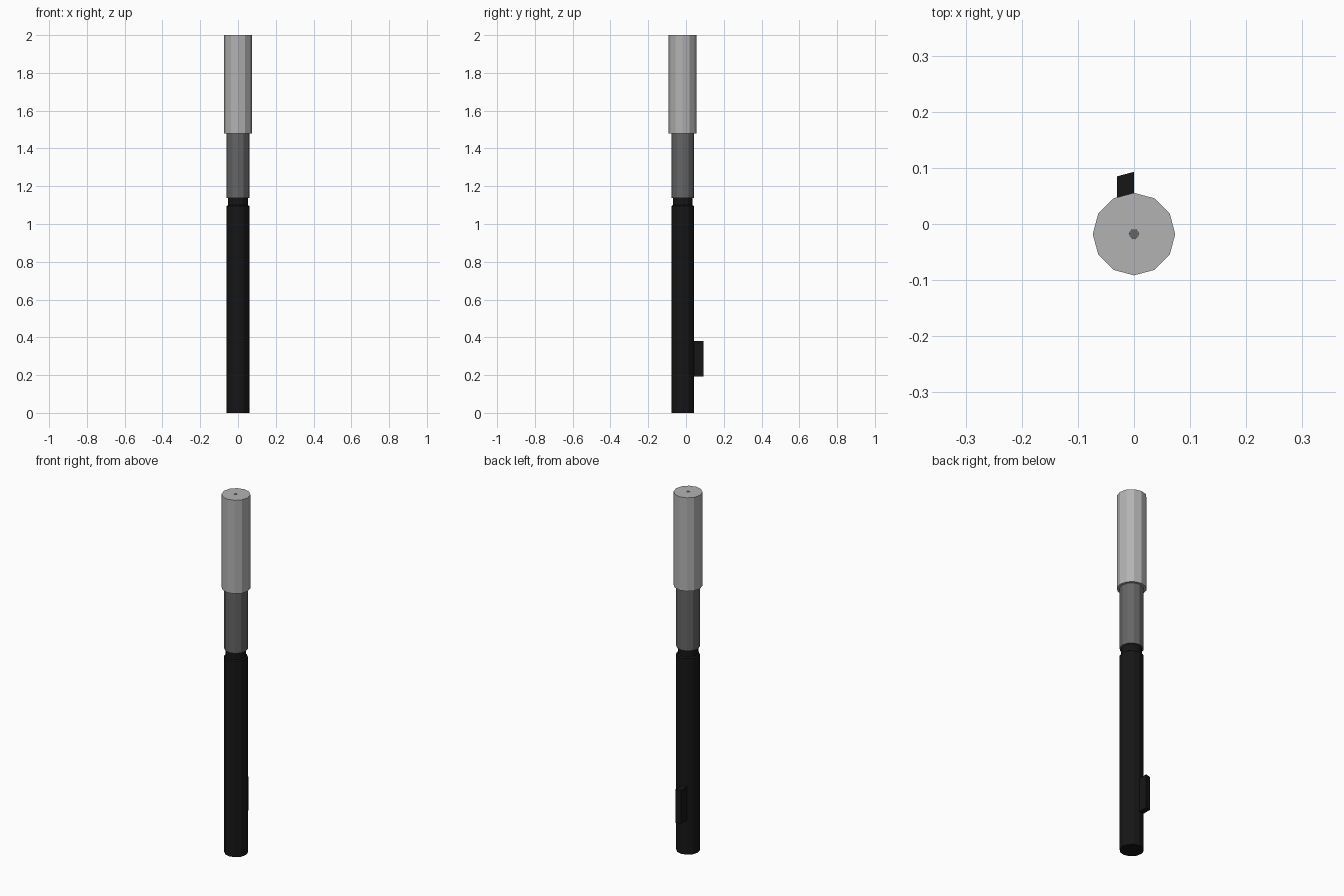
import bpy, bmesh
from math import sin, cos, pi

if "Cube" in bpy.data.objects:
    bpy.data.objects.remove(bpy.data.objects["Cube"])

AXIS_Y = -0.018
SIDES = 12


def material(name, v):
    m = bpy.data.materials.new(name)
    m.diffuse_color = (v, v, v, 1)
    m.use_nodes = True
    m.node_tree.nodes["Principled BSDF"].inputs["Base Color"].default_value = m.diffuse_color
    return m


def finish(name, bm, mat):
    bmesh.ops.recalc_face_normals(bm, faces=bm.faces)
    me = bpy.data.meshes.new(name)
    bm.to_mesh(me)
    bm.free()
    me.materials.append(mat)
    ob = bpy.data.objects.new(name, me)
    bpy.context.collection.objects.link(ob)
    return ob


def ring_point(r, i, z):
    a = 2 * pi * i / SIDES
    return (r * cos(a), AXIS_Y + r * sin(a), z)


def lathe(name, profile, mat):
    """Faceted solid of revolution from (radius, z) pairs, capped at both ends."""
    bm = bmesh.new()
    rings = [[bm.verts.new(ring_point(r, i, z)) for i in range(SIDES)] for r, z in profile]
    for a, b in zip(rings, rings[1:]):
        for i in range(SIDES):
            j = (i + 1) % SIDES
            bm.faces.new((a[i], a[j], b[j], b[i]))
    bm.faces.new(rings[0])
    bm.faces.new(rings[-1])
    return finish(name, bm, mat)


black = material("black", 0.008)
dark_grey = material("dark_grey", 0.13)
light_grey = material("light_grey", 0.45)

# Long grip and the narrow neck above it
lathe("grip", [(0.06, 0), (0.06, 1.095), (0.052, 1.1)], black)
lathe("neck", [(0.052, 1.1), (0.052, 1.138)], black)

# Grey collar, then the wider head with a small recess in its top
lathe("collar", [(0.06, 1.138), (0.06, 1.478)], dark_grey)
lathe("head", [(0.0735, 1.478), (0.0735, 2.0), (0.009, 2.0), (0.008, 1.985)], light_grey)
lathe("recess_floor", [(0.0088, 1.98), (0.0088, 1.998)], dark_grey)

# Switch: one facet of the grip pulled straight back
bm = bmesh.new()
corners = [ring_point(0.06, i, z) for i, z in ((3, 0.193), (4, 0.193), (4, 0.38), (3, 0.38))]
face = bm.faces.new([bm.verts.new(c) for c in corners])
new = bmesh.ops.extrude_face_region(bm, geom=[face])["geom"]
bmesh.ops.translate(bm, vec=(0, 0.051, 0), verts=[v for v in new if isinstance(v, bmesh.types.BMVert)])
finish("switch", bm, black)
